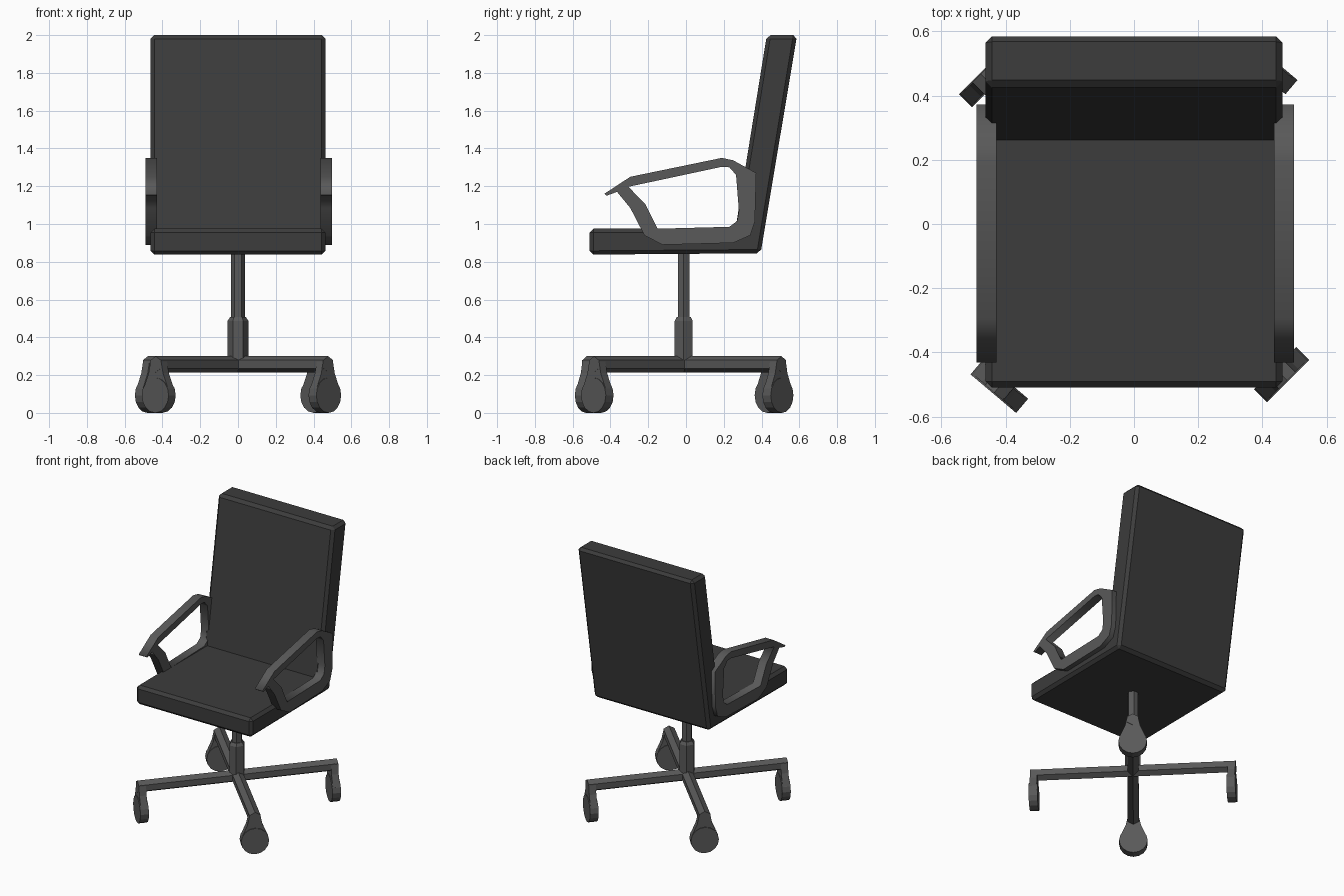
import bpy, bmesh, math
from mathutils import Matrix, Vector

if "Cube" in bpy.data.objects:
    bpy.data.objects.remove(bpy.data.objects["Cube"])


def add(name, bm, mat=None):
    bmesh.ops.recalc_face_normals(bm, faces=bm.faces)
    me = bpy.data.meshes.new(name)
    bm.to_mesh(me)
    bm.free()
    ob = bpy.data.objects.new(name, me)
    bpy.context.collection.objects.link(ob)
    if mat:
        me.materials.append(mat)
    return ob


def colour(name, v):
    m = bpy.data.materials.new(name)
    m.diffuse_color = (v, v, v, 1)
    m.use_nodes = True
    m.node_tree.nodes["Principled BSDF"].inputs["Base Color"].default_value = m.diffuse_color
    return m


dark = colour("dark_fabric", 0.045)
grey = colour("grey_plastic", 0.10)


def extrude(pts, vec):
    """Prism from a closed loop of 3D points."""
    bm = bmesh.new()
    f = bm.faces.new([bm.verts.new(p) for p in pts])
    r = bmesh.ops.extrude_face_region(bm, geom=[f], use_keep_orig=True)
    vs = [e for e in r["geom"] if isinstance(e, bmesh.types.BMVert)]
    bmesh.ops.translate(bm, verts=vs, vec=vec)
    bmesh.ops.recalc_face_normals(bm, faces=bm.faces)
    return bm


# seat and backrest: one L-shaped profile, outer edges chamfered
prof = [(-0.51, 0.838), (-0.51, 0.975), (0.262, 0.975),
        (0.428, 2.0), (0.588, 2.0), (0.395, 0.845)]
bm = extrude([(-0.463, y, z) for y, z in prof], (0.926, 0, 0))
edges = [e for e in bm.edges if e.is_convex
         and not any(abs(v.co.y - 0.262) < 1e-4 for v in e.verts)
         or e.is_convex and abs(e.verts[0].co.x - e.verts[1].co.x) < 1e-5]
bmesh.ops.bevel(bm, geom=edges, offset=0.02, segments=1, affect='EDGES')
add("seat_and_backrest", bm, dark)

# armrests: angular loop with a hole, extruded sideways
outer = [(-0.432, 1.16), (-0.295, 1.25), (0.19, 1.35), (0.25, 1.337),
         (0.372, 1.27), (0.365, 1.015), (0.34, 0.94), (0.25, 0.9),
         (-0.125, 0.89), (-0.22, 0.94), (-0.295, 1.085), (-0.365, 1.17),
         (-0.42, 1.15)]
inner = [(-0.305, 1.197), (0.19, 1.303), (0.23, 1.3), (0.265, 1.26),
         (0.28, 1.07), (0.27, 1.015), (0.23, 0.985), (-0.15, 0.975),
         (-0.215, 1.105)]
for side, x in (("left", -0.46), ("right", 0.467)):
    cu = bpy.data.curves.new("armrest_profile", 'CURVE')
    cu.dimensions = '2D'
    cu.fill_mode = 'BOTH'
    cu.extrude = 0.031
    for loop in (outer, inner):
        sp = cu.splines.new('POLY')
        sp.points.add(len(loop) - 1)
        for p, (y, z) in zip(sp.points, loop):
            p.co = (y, z, 0, 1)
        sp.use_cyclic_u = True
    tmp = bpy.data.objects.new("armrest_profile", cu)
    bm = bmesh.new()
    bm.from_mesh(tmp.to_mesh())
    tmp.to_mesh_clear()
    bpy.data.objects.remove(tmp)
    bmesh.ops.remove_doubles(bm, verts=bm.verts, dist=1e-4)
    rot = Matrix(((0, 0, 1), (1, 0, 0), (0, 1, 0))).to_4x4()
    bm.transform(Matrix.Translation((x, 0, 0)) @ rot)
    add(side + "_armrest", bm, grey)

# column: six-sided hub stepping up to a thinner post
CY = -0.012


def column(name, rings):
    bm = bmesh.new()
    loops = [[bm.verts.new((r * math.cos(math.tau * i / 6),
                            CY + r * math.sin(math.tau * i / 6), z))
              for i in range(6)] for r, z in rings]
    for a, b in zip(loops, loops[1:]):
        for i in range(6):
            j = (i + 1) % 6
            bm.faces.new((a[i], a[j], b[j], b[i]))
    bm.faces.new(loops[0])
    bm.faces.new(loops[-1])
    add(name, bm, grey)


column("base_hub", [(0.055, 0.28), (0.055, 0.487), (0.042, 0.508)])
column("post", [(0.036, 0.5), (0.036, 0.85)])

# four radial legs, each with a fork and a wheel (local x = outward)
for n, ang in (("back_right", 49.8), ("back_left", 135),
               ("front_left", 229.8), ("front_right", 315)):
    M = (Matrix.Translation((0, CY + 0.002, 0))
         @ Matrix.Rotation(math.radians(ang), 4, 'Z'))
    hexa = [(0, 0.0425 * math.sin(a), 0.2575 + 0.0425 * math.cos(a))
            for a in (math.tau * i / 6 for i in range(6))]
    bm = extrude(hexa, (0.675, 0, 0))
    bm.transform(M)
    add(n + "_leg", bm, grey)

    fork = [(-0.035, 0.28), (0.035, 0.28), (0.05, 0.21), (0.085, 0.13),
            (0.07, 0.09), (-0.07, 0.09), (-0.085, 0.13), (-0.05, 0.21)]
    bm = extrude([(0.626, y, z) for y, z in fork], (0.048, 0, 0))
    bm.transform(M)
    add(n + "_fork", bm, grey)

    bm = bmesh.new()
    bmesh.ops.create_cone(bm, cap_ends=True, segments=16, radius1=0.093,
                          radius2=0.093, depth=0.058)
    bm.transform(M @ Matrix.Translation((0.65, 0, 0.093))
                 @ Matrix.Rotation(math.pi / 2, 4, 'Y'))
    add(n + "_wheel", bm, grey)
